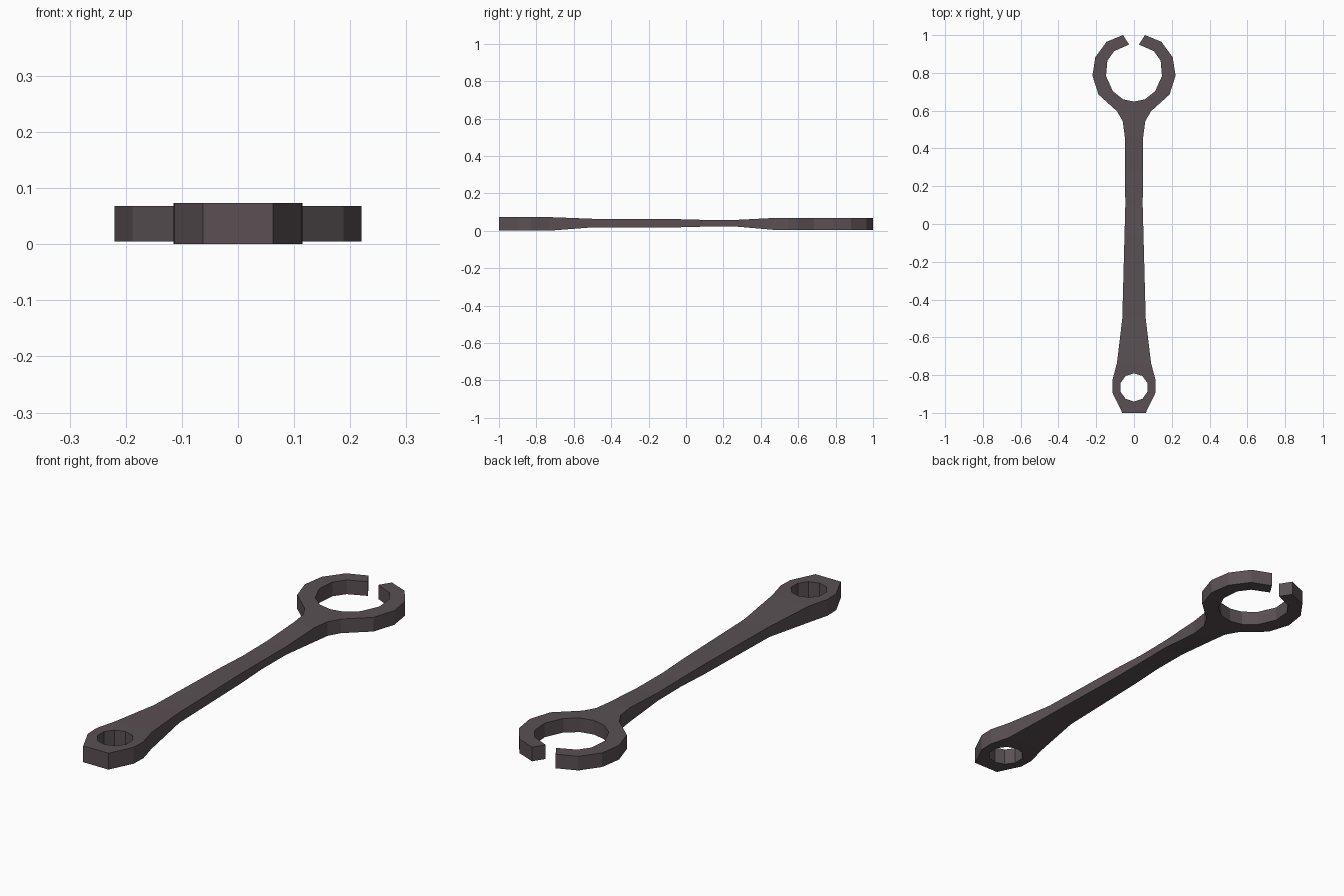
import bpy, bmesh, math

if "Cube" in bpy.data.objects:
    bpy.data.objects.remove(bpy.data.objects["Cube"])

# Right half of the plan outline: outer edge (ring tip down to the small head)
outer = [(0.058, 1.0), (0.145, 0.965), (0.205, 0.882), (0.22, 0.785), (0.188, 0.685),
         (0.09, 0.597), (0.06, 0.545), (0.049, 0.466), (0.046, 0.1), (0.05, -0.05),
         (0.062, -0.5), (0.09, -0.735), (0.115, -0.83), (0.113, -0.895), (0.062, -1.0)]
# Inner edge of the open ring, from its lowest point up to the gap
inner = [(0, 0.648), (0.058, 0.66), (0.112, 0.703), (0.148, 0.783),
         (0.141, 0.865), (0.105, 0.915), (0.026, 0.95)]
# Thickness along the tool: y, bottom z, top z
sections = [(-1.1, 0, 0.073), (-0.735, 0, 0.073), (-0.5, 0.018, 0.064), (-0.05, 0.018, 0.062),
            (0.1, 0.022, 0.058), (0.27, 0.022, 0.058), (0.466, 0.005, 0.068), (1.1, 0.005, 0.068)]


def mirrored(points):
    return [(-x, y) for x, y in reversed(points)]


def heights(y):
    for (y0, b0, t0), (y1, b1, t1) in zip(sections, sections[1:]):
        if y <= y1:
            f = (y - y0) / (y1 - y0)
            return b0 + f * (b1 - b0), t0 + f * (t1 - t0)


# Flat plan: outline plus the round hole
ring_loop = outer + mirrored(outer) + mirrored(inner[1:]) + inner
hole = [(0.075 * math.sin(math.tau * i / 10), -0.865 + 0.075 * math.cos(math.tau * i / 10))
        for i in range(10)]
plan = bmesh.new()
for loop in (ring_loop, hole):
    vs = [plan.verts.new((x, y, 0)) for x, y in loop]
    for i, v in enumerate(vs):
        plan.edges.new((v, vs[(i + 1) % len(vs)]))
bmesh.ops.triangle_fill(plan, use_beauty=True, use_dissolve=False, edges=plan.edges[:],
                        normal=(0, 0, 1))

# Cut the plan wherever the thickness changes
for y, _, _ in sections[1:-1]:
    bmesh.ops.bisect_plane(plan, geom=plan.verts[:] + plan.edges[:] + plan.faces[:],
                           dist=1e-4, plane_co=(0, y, 0), plane_no=(0, 1, 0))
plan.verts.index_update()

# Solid: top and bottom sheets joined by side walls
solid = bmesh.new()
low, high = [], []
for v in plan.verts:
    b, t = heights(v.co.y)
    low.append(solid.verts.new((v.co.x, v.co.y, b)))
    high.append(solid.verts.new((v.co.x, v.co.y, t)))
for f in plan.faces:
    ids = [v.index for v in f.verts]
    solid.faces.new([high[i] for i in ids])
    solid.faces.new([low[i] for i in reversed(ids)])
for e in plan.edges:
    if len(e.link_faces) == 1:
        a, b = (v.index for v in e.verts)
        solid.faces.new((low[a], low[b], high[b], high[a]))
bmesh.ops.recalc_face_normals(solid, faces=solid.faces[:])

mesh = bpy.data.meshes.new("wrench")
solid.to_mesh(mesh)
plan.free()
solid.free()
wrench = bpy.data.objects.new("wrench", mesh)
bpy.context.collection.objects.link(wrench)

steel = bpy.data.materials.new("dark steel")
steel.diffuse_color = (0.102, 0.081, 0.088, 1)
steel.use_nodes = True
steel.node_tree.nodes["Principled BSDF"].inputs["Base Color"].default_value = steel.diffuse_color
mesh.materials.append(steel)
